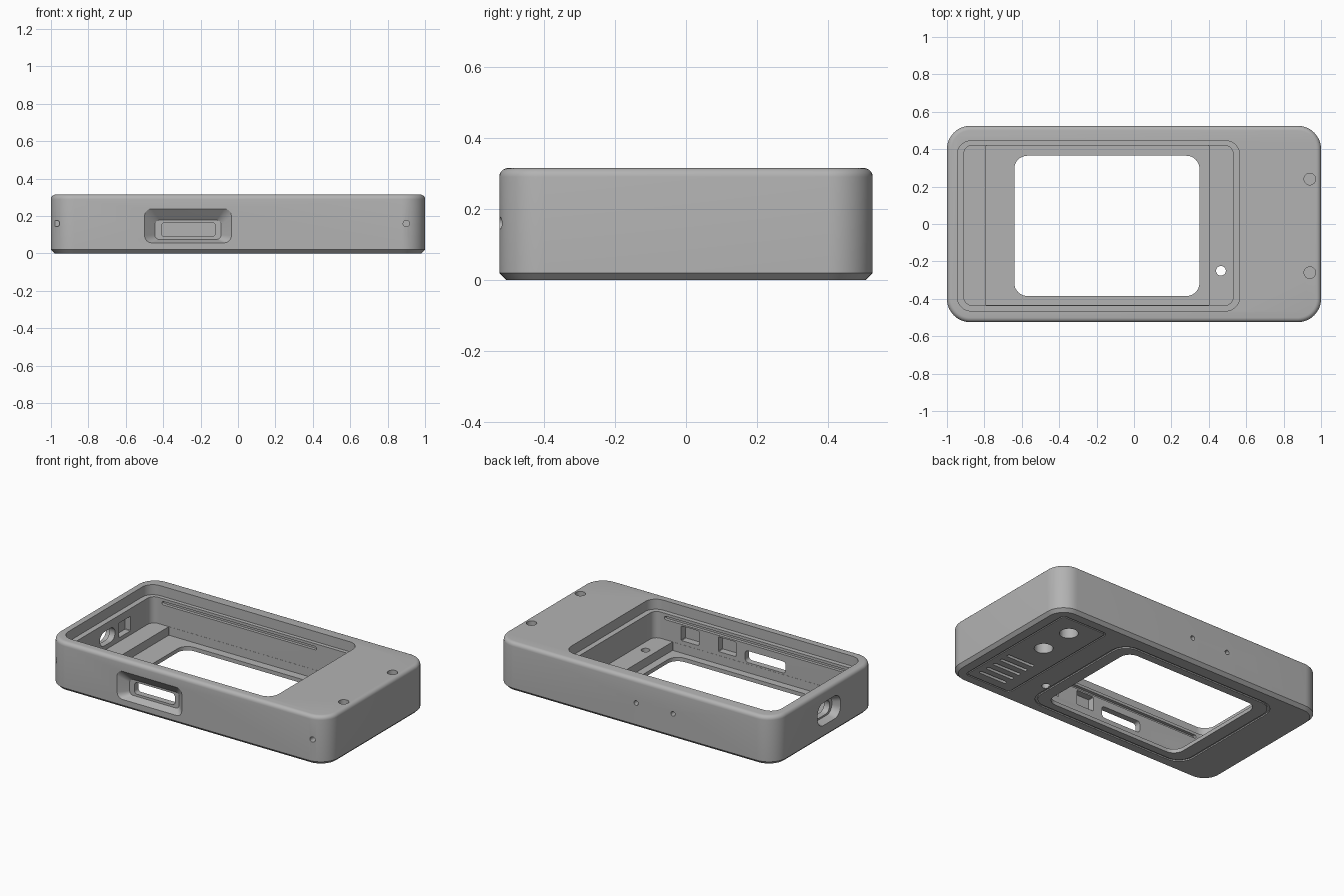
import bpy, bmesh
from math import sin, cos, pi

cube = bpy.data.objects.get("Cube")
if cube:
    bpy.data.objects.remove(cube)

grey = bpy.data.materials.new("plain grey")
grey.use_nodes = True
grey.diffuse_color = (0.45, 0.45, 0.45, 1)
grey.node_tree.nodes["Principled BSDF"].inputs["Base Color"].default_value = (0.45, 0.45, 0.45, 1)

PLACE = {"x": lambda a, b, c: (c, a, b),
         "y": lambda a, b, c: (a, c, b),
         "z": lambda a, b, c: (a, b, c)}


def loft(name, rings, axis="z", steps=8, closed=False):
    """Solid through rounded rectangles (a0, a1, b0, b1, radius, level)."""
    bm = bmesh.new()
    loops = []
    for a0, a1, b0, b1, r, level in rings:
        loop = []
        centres = ((a1 - r, b1 - r), (a0 + r, b1 - r), (a0 + r, b0 + r), (a1 - r, b0 + r))
        for q, (ca, cb) in enumerate(centres):
            for i in range(steps + 1):
                t = (q + i / steps) * pi / 2
                loop.append(bm.verts.new(PLACE[axis](ca + r * cos(t), cb + r * sin(t), level)))
        loops.append(loop)
    pairs = list(zip(loops, loops[1:]))
    if closed:
        pairs.append((loops[-1], loops[0]))
    else:
        bm.faces.new(loops[0])
        bm.faces.new(loops[-1])
    n = len(loops[0])
    for lo, hi in pairs:
        for i in range(n):
            j = (i + 1) % n
            bm.faces.new((lo[i], lo[j], hi[j], hi[i]))
    bmesh.ops.remove_doubles(bm, verts=bm.verts, dist=0.00002)
    bmesh.ops.recalc_face_normals(bm, faces=bm.faces)
    mesh = bpy.data.meshes.new(name)
    bm.to_mesh(mesh)
    bm.free()
    obj = bpy.data.objects.new(name, mesh)
    mesh.materials.append(grey)
    bpy.context.collection.objects.link(obj)
    return obj


def inset(rect, d, level):
    a0, a1, b0, b1, r = rect
    return (a0 + d, a1 - d, b0 + d, b1 - d, max(r - d, 0.002), level)


# Case body with chamfered underside and rounded top edge
outline = (-1, 1, -0.525, 0.525, 0.125)
top, fillet = 0.315, 0.025
rings = [inset(outline, 0.02, 0), inset(outline, 0, 0.02)]
for i in range(6):
    t = i / 5 * pi / 2
    rings.append(inset(outline, fillet * (1 - cos(t)), top - fillet * (1 - sin(t))))
body = loft("case_body", rings, steps=12)


def carve(rings, axis="z", **options):
    cutter = loft("cutter", rings, axis, **options)
    cutter.hide_render = True
    mod = body.modifiers.new("cut", "BOOLEAN")
    mod.operation = "DIFFERENCE"
    mod.solver = "EXACT"
    mod.object = cutter
    bpy.context.view_layer.objects.active = body
    bpy.ops.object.modifier_apply(modifier=mod.name)
    bpy.data.objects.remove(cutter)


def pocket(rect, start, end, axis="z", **options):
    carve([(*rect, start), (*rect, end)], axis, **options)


def drill(a, b, r, start, end, axis="z"):
    pocket((a - r, a + r, b - r, b + r, r * 0.999), start, end, axis, steps=6)


def groove(rect, width, depth):
    carve([inset(rect, 0, -0.01), inset(rect, 0, depth),
           inset(rect, width, depth), inset(rect, width, -0.01)], closed=True)


# Stepped lid recess, main cavity, trough between the shelves, window
pocket((-0.945, 0.565, -0.465, 0.445, 0.075), 0.25, 0.4)
pocket((-0.91, 0.53, -0.435, 0.42, 0.045), 0.08, 0.3)
pocket((-0.79, 0.40, -0.434, 0.419, 0.002), 0.025, 0.1, steps=1)
pocket((-0.64, 0.35, -0.385, 0.365, 0.07), -0.1, 0.06)

# Snap grooves along the long inner walls
pocket((-0.84, 0.27, 0.21, 0.232, 0.01), 0.40, 0.44, "y", steps=3)
pocket((-0.84, 0.46, 0.21, 0.232, 0.01), -0.455, -0.41, "y", steps=3)

# Front connector: tapered recess, step and through slot
carve([(-0.505, -0.03, 0.055, 0.245, 0.04, -0.53),
       (-0.445, -0.09, 0.075, 0.178, 0.025, -0.475)], "y")
pocket((-0.41, -0.12, 0.09, 0.165, 0.02), -0.5, -0.4, "y")

# End connector: tapered recess and oval opening
carve([(-0.157, 0.083, 0.083, 0.237, 0.06, -1.01),
       (-0.137, 0.063, 0.1, 0.215, 0.05, -0.95)], "x")
pocket((-0.115, 0.04, 0.11, 0.2, 0.044), -0.98, -0.88, "x")

# Blind rectangular sockets in the inner walls
pocket((0.08, 0.2, 0.105, 0.2, 0.003), -0.95, -0.88, "x", steps=1)
for x in (0.276, 0.01):
    pocket((x - 0.063, x + 0.063, 0.105, 0.2, 0.003), -0.48, -0.41, "y", steps=1)

# Pin holes in the long sides
for x in (-0.97, 0.9):
    drill(x, 0.16, 0.017, -0.55, -0.47, "y")
for x in (-0.01, -0.274):
    drill(x, 0.16, 0.015, 0.47, 0.55, "y")

# Top magnet holes and shelf through hole
for y in (0.24, -0.26):
    drill(0.94, y, 0.031, 0.28, 0.4)
drill(0.465, -0.25, 0.026, -0.1, 0.2)

# Underside: framing grooves, round openings and vent slots
groove((-0.74, 0.44, -0.45, 0.43, 0.11), 0.015, 0.008)
groove((0.58, 0.92, -0.45, 0.45, 0.03), 0.01, 0.006)
for y in (0.31, 0.08):
    drill(0.76, y, 0.056, -0.1, 0.2)
for i in range(5):
    y = -0.12 - 0.063 * i
    pocket((0.67, 0.87, y - 0.011, y + 0.011, 0.01), -0.1, 0.06, steps=4)

# Smooth curves, sharp edges
bpy.ops.object.select_all(action="DESELECT")
body.select_set(True)
bpy.context.view_layer.objects.active = body
bpy.ops.object.shade_smooth_by_angle(angle=0.5)
